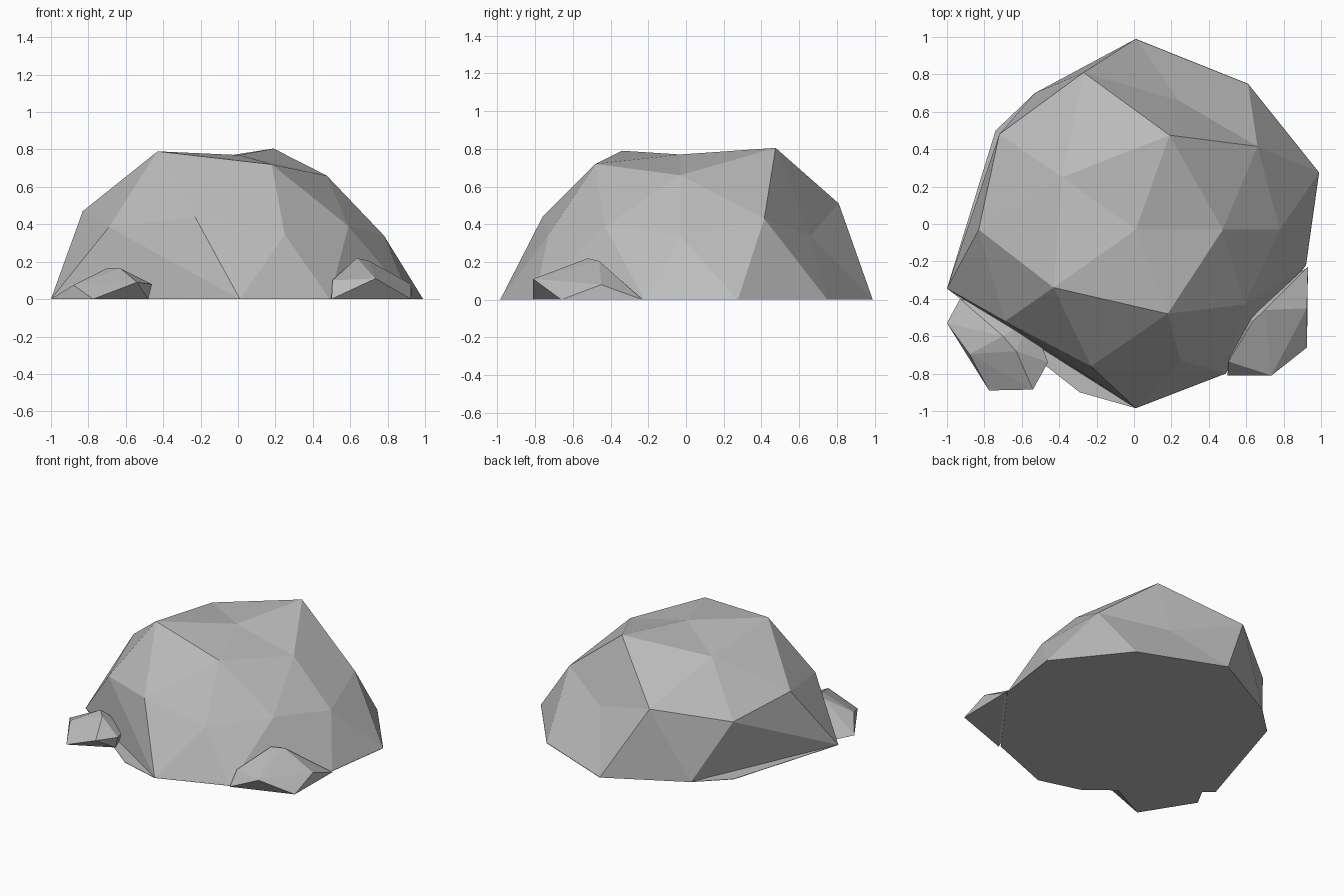
import bpy, bmesh
from mathutils import Vector

stone = bpy.data.materials.new("grey stone")
stone.diffuse_color = (0.5, 0.5, 0.5, 1)


def finish(bm, name):
    bmesh.ops.recalc_face_normals(bm, faces=bm.faces[:])
    mesh = bpy.data.meshes.new(name)
    bm.to_mesh(mesh)
    bm.free()
    mesh.materials.append(stone)
    bpy.context.collection.objects.link(bpy.data.objects.new(name, mesh))


def hull(bm):
    res = bmesh.ops.convex_hull(bm, input=bm.verts[:])
    loose = [v for v in bm.verts if not v.link_faces]
    bmesh.ops.delete(bm, geom=loose, context='VERTS')


def rock(name, points, dome=False):
    """Faceted rock. A dome is connected on a unit sphere first, so dents survive."""
    bm = bmesh.new()
    place = {}
    for p in points:
        v = bm.verts.new(Vector(p).normalized() if dome else p)
        place[v] = Vector(p)
    hull(bm)
    if dome:
        for v in bm.verts:
            v.co = place[v]
    finish(bm, name)


# Main boulder: ground ring, then the knobbly dome above it
ring = [(0.01, 0.99), (0.61, 0.75), (0.99, 0.275), (0.92, -0.22),
        (0.49, -0.80), (0.01, -0.985), (-1.0, -0.345), (-0.53, 0.70)]
dome = [(-0.27, 0.81, 0.51), (0.24, 0.66, 0.34), (-0.72, 0.48, 0.41),
        (0.19, 0.475, 0.805), (0.66, 0.415, 0.43), (-0.385, 0.25, 0.715),
        (0.01, -0.03, 0.77), (0.475, -0.03, 0.66), (0.78, -0.03, 0.34),
        (-0.83, -0.03, 0.47), (-0.43, -0.34, 0.79), (0.18, -0.48, 0.72),
        (-0.23, -0.76, 0.44), (-0.69, -0.52, 0.385), (0.25, -0.73, 0.345),
        (0.59, -0.43, 0.39)]
rock("boulder", [(x, y, 0) for x, y in ring] + dome, dome=True)

# Thin flat foot that peeks out from under the boulder
foot = ring + [(-0.29, -0.90), (-0.74, 0.50)]
rock("boulder_foot", [(x, y, z) for x, y in foot for z in (0, 0.003)])

# Small stones at the front corners
rock("left_stone", [(-1.0, -0.53, 0), (-0.93, -0.40, 0), (-0.775, -0.89, 0),
                    (-0.48, -0.74, 0), (-0.46, -0.74, 0.08), (-0.54, -0.885, 0.09),
                    (-0.88, -0.695, 0.075), (-0.70, -0.60, 0.165),
                    (-0.63, -0.68, 0.165), (-0.55, -0.5, 0.05)])
rock("right_stone", [(0.93, -0.23, 0), (0.925, -0.66, 0), (0.50, -0.81, 0),
                     (0.505, -0.735, 0.10), (0.735, -0.81, 0.11),
                     (0.925, -0.45, 0.08), (0.635, -0.52, 0.22),
                     (0.70, -0.46, 0.205), (0.60, -0.45, 0.05)])
